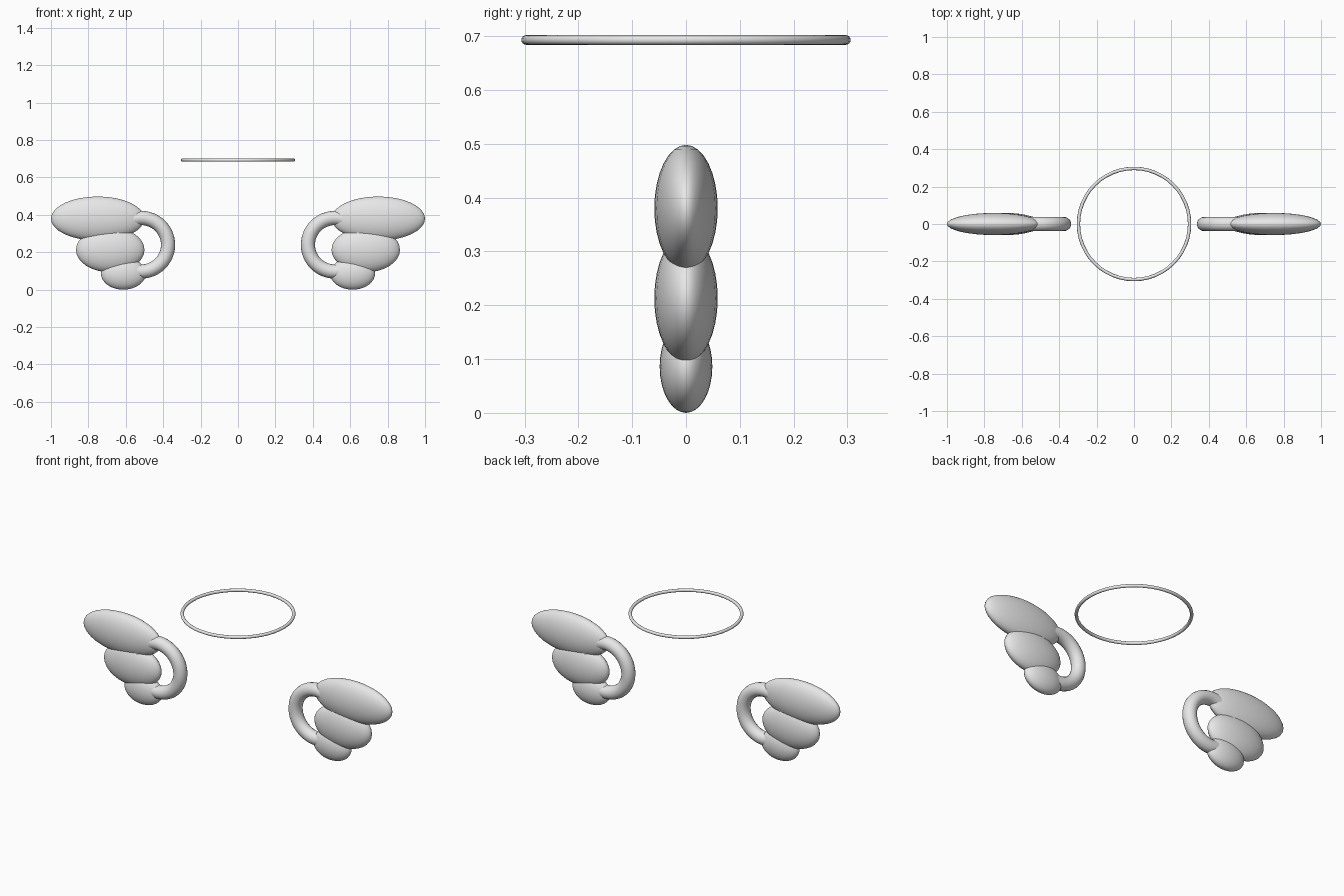
import bpy
import math

cube = bpy.data.objects.get("Cube")
if cube:
    bpy.data.objects.remove(cube, do_unlink=True)

grey = bpy.data.materials.new("plain_grey")
grey.use_nodes = True
colour = (0.8, 0.8, 0.8, 1)
grey.diffuse_color = colour
grey.node_tree.nodes["Principled BSDF"].inputs["Base Color"].default_value = colour


def finish(name):
    obj = bpy.context.object
    obj.name = name
    obj.data.materials.append(grey)
    bpy.ops.object.shade_smooth()
    return obj


def feather(name, centre, radii):
    bpy.ops.mesh.primitive_uv_sphere_add(segments=32, ring_count=16, location=centre)
    obj = finish(name)
    obj.scale = radii


def ring(name, centre, major, minor, tilt=0):
    bpy.ops.mesh.primitive_torus_add(
        major_segments=48, minor_segments=16, location=centre,
        rotation=(tilt, 0, 0), major_radius=major, minor_radius=minor)
    finish(name)


# Floating halo
ring("halo", (0, 0, 0.693), 0.297, 0.009)

# Mirrored wings: three overlapping feathers and a ring at the root
for side, s in (("left", 1), ("right", -1)):
    feather(side + "_upper_feather", (s * 0.75, 0, 0.38), (0.25, 0.059, 0.118))
    feather(side + "_middle_feather", (s * 0.683, 0, 0.213), (0.183, 0.059, 0.12))
    feather(side + "_lower_feather", (s * 0.613, 0, 0.086), (0.12, 0.049, 0.086))
    ring(side + "_wing_root", (s * 0.517, 0, 0.24), 0.143, 0.038, math.pi / 2)
